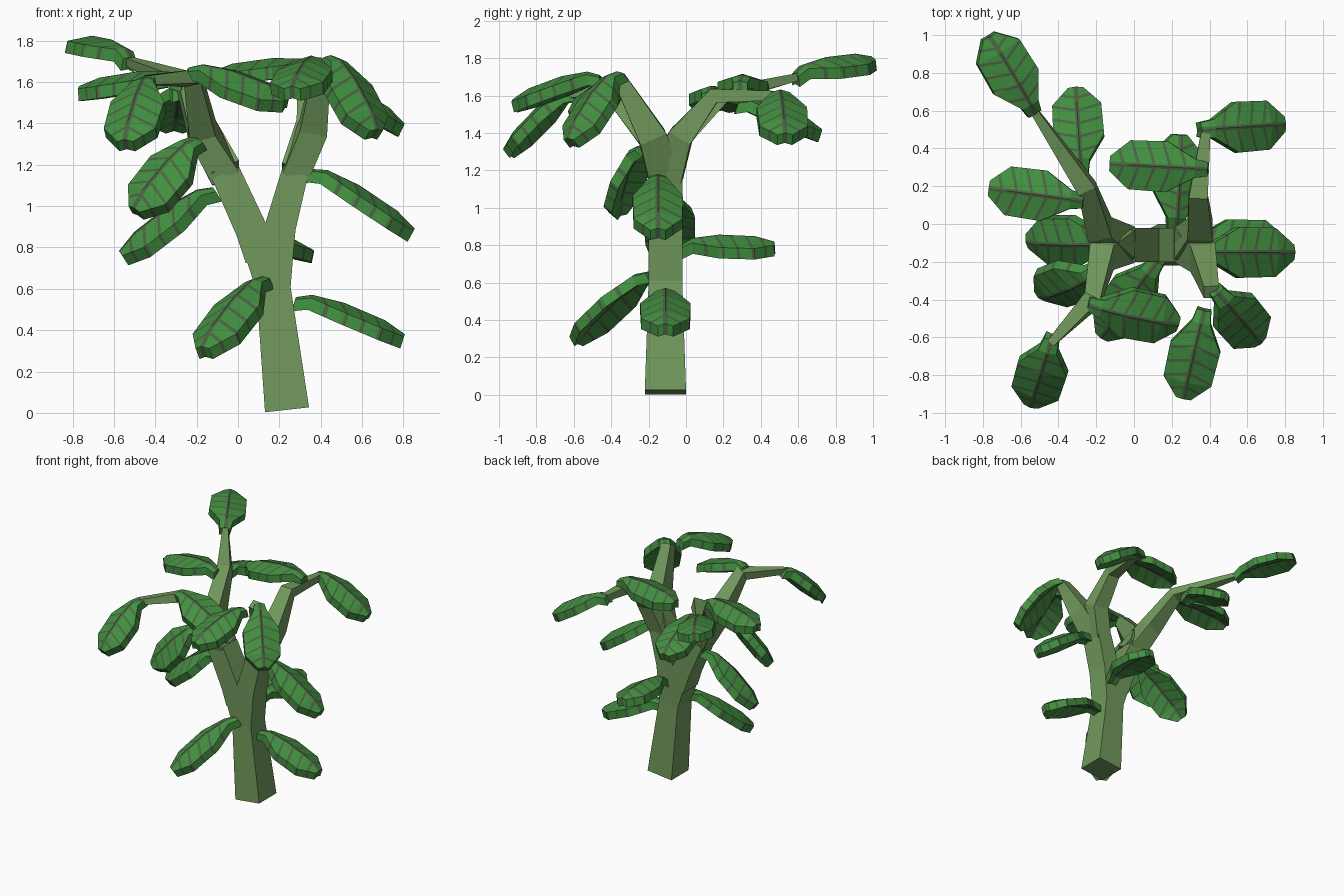
import bpy, bmesh
from mathutils import Vector, Matrix

cube = bpy.data.objects.get("Cube")
if cube:
    bpy.data.objects.remove(cube, do_unlink=True)


def material(name, rgb):
    lin = [((c / 255 + 0.055) / 1.055) ** 2.4 for c in rgb] + [1.0]
    m = bpy.data.materials.new(name)
    m.use_nodes = True
    m.diffuse_color = lin
    m.node_tree.nodes["Principled BSDF"].inputs["Base Color"].default_value = lin
    return m


BARK = material("bark_green", (113, 153, 92))
LEAF = material("leaf_green", (66, 144, 64))
VEIN = material("vein_olive", (74, 100, 66))


def add_object(name, mesh):
    ob = bpy.data.objects.new(name, mesh)
    bpy.context.collection.objects.link(ob)
    return ob


# Square tapered limb through rings of (x, y, z, half width, half depth)
def limb(name, rings):
    bm = bmesh.new()
    pts = [Vector(r[:3]) for r in rings]
    loops = []
    for i, r in enumerate(rings):
        before, after = pts[max(i - 1, 0)], pts[min(i + 1, len(pts) - 1)]
        t = (after - before).normalized()
        side = Vector((1, 0, 0))
        side = (side - t * side.dot(t)).normalized()
        depth = t.cross(side)
        loops.append([bm.verts.new(pts[i] + side * a * r[3] + depth * b * r[4])
                      for a, b in ((-1, -1), (1, -1), (1, 1), (-1, 1))])
    for lo, hi in zip(loops, loops[1:]):
        for k in range(4):
            n = (k + 1) % 4
            bm.faces.new((lo[k], lo[n], hi[n], hi[k]))
    bm.faces.new(loops[0][::-1])
    bm.faces.new(loops[-1])
    bmesh.ops.recalc_face_normals(bm, faces=bm.faces[:])
    mesh = bpy.data.meshes.new(name)
    bm.to_mesh(mesh)
    bm.free()
    mesh.materials.append(BARK)
    return add_object(name, mesh)


# Trunk and the two main limbs
limb("trunk", [(.237, -.11, .015, .107, .11), (.172, -.11, .6, .083, .09),
               (.14, -.11, .87, .138, .09)])
left_fork, right_fork = (-.06, -.11, 1.16, .072, .09), (.275, -.11, 1.16, .065, .09)
limb("right_limb", [(.12, -.11, .76, .09, .09), (.065, -.11, .885, .077, .09), left_fork])
limb("left_limb", [(.19, -.11, .76, .075, .09), (.205, -.11, .9, .075, .09), right_fork])

# Upper branches splitting to the front and the back
limb("right_front_branch", [left_fork, (-.17, -.17, 1.36, .065, .075),
                            (-.22, -.4, 1.62, .045, .04), (-.44, -.63, 1.61, .022, .022)])
limb("right_back_branch", [left_fork, (-.18, -.03, 1.38, .065, .065),
                           (-.25, .19, 1.6, .05, .04), (-.53, .6, 1.7, .02, .02)])
limb("left_front_branch", [right_fork, (.365, -.18, 1.38, .067, .075),
                           (.41, -.36, 1.7, .04, .035)])
limb("left_back_branch", [right_fork, (.35, -.03, 1.38, .067, .065),
                          (.34, .15, 1.6, .05, .04), (.38, .48, 1.6, .025, .025)])


# Half leaf of unit length, cut along its veins; a mirror modifier adds the rest
def leaf_mesh():
    outline = [(0, .038, 0), (.13, .05, .035), (.42, .135, .045), (.8, .13, .025), (1, .04, -.01)]
    thick, fold, half_rib, vein = .06, .32, .012, .03
    bm = bmesh.new()
    rows = []
    for u, w, arch in outline:
        rows.append([bm.verts.new(p) for p in (
            (u, 0, arch), (u, w, arch - fold * w),
            (u, w, arch - fold * w - thick), (u, 0, arch - thick))])
    for a, b in zip(rows, rows[1:]):
        for k in range(3):
            bm.faces.new((a[k], b[k], b[k + 1], a[k + 1]))
    bm.faces.new(rows[0])
    bm.faces.new(rows[-1][::-1])
    bmesh.ops.recalc_face_normals(bm, faces=bm.faces[:])

    def cut(co, no):
        bmesh.ops.bisect_plane(bm, geom=bm.verts[:] + bm.edges[:] + bm.faces[:],
                               plane_co=co, plane_no=no)
    cut((0, half_rib, 0), (0, 1, 0))
    starts = [.2, .36, .52, .68, .84]
    slant = 0.7
    for s in starts:
        for edge in (s, s + vein):
            cut((edge, 0, 0), (1, -slant, 0))
    for f in bm.faces:
        c = f.calc_center_median()
        root = c.x - slant * c.y
        if c.y < half_rib or any(s < root < s + vein for s in starts):
            f.material_index = 1
    mesh = bpy.data.meshes.new("leaf")
    bm.to_mesh(mesh)
    bm.free()
    mesh.materials.append(LEAF)
    mesh.materials.append(VEIN)
    return mesh


LEAF_MESH = leaf_mesh()


def leaf(name, stem, tip, up=(0, 0, 1)):
    stem, tip, up = Vector(stem), Vector(tip), Vector(up)
    along = tip - stem
    d = along.normalized()
    n = (up - d * up.dot(d)).normalized()
    s = n.cross(d)
    ob = add_object(name, LEAF_MESH)
    m = Matrix((along, s, n)).transposed().to_4x4()
    m.translation = stem
    ob.matrix_world = m
    mod = ob.modifiers.new("other_half", "MIRROR")
    mod.use_axis = (False, True, False)


# Leaves on the trunk and limbs
leaf("low_front_leaf", (.12, -.2, .66), (-.18, -.61, .33))
leaf("low_left_leaf", (.28, -.11, .56), (.81, -.11, .39))
leaf("low_back_leaf", (.22, -.03, .8), (.25, .47, .83), (.2, 0, 1))
leaf("mid_left_leaf", (.35, -.15, 1.18), (.86, -.15, .9))
leaf("mid_right_leaf", (-.12, -.1, 1.09), (-.58, -.1, .79), (0, -.3, 1))
leaf("high_right_leaf", (-.2, -.26, 1.33), (-.51, -.4, 1.0), (0, -.6, 1))

# Leaves on the upper branches
leaf("left_back_leaf", (.36, .5, 1.63), (.81, .53, 1.41))
leaf("inner_back_leaf", (.39, .29, 1.68), (-.13, .32, 1.66))
leaf("far_back_leaf", (-.52, .58, 1.72), (-.76, .99, 1.82), (.2, -.1, 1))
leaf("right_side_leaf", (-.27, .12, 1.62), (-.77, .19, 1.59))
leaf("right_back_leaf", (-.28, .28, 1.57), (-.31, .73, 1.43))
leaf("inner_front_leaf", (-.24, -.43, 1.67), (.24, -.54, 1.54), (0, -.3, 1))
leaf("far_front_leaf", (-.44, -.62, 1.63), (-.55, -.98, 1.33))
leaf("left_front_leaf", (.37, -.46, 1.71), (.26, -.93, 1.59))
leaf("left_front_side_leaf", (.45, -.37, 1.73), (.68, -.64, 1.38))
